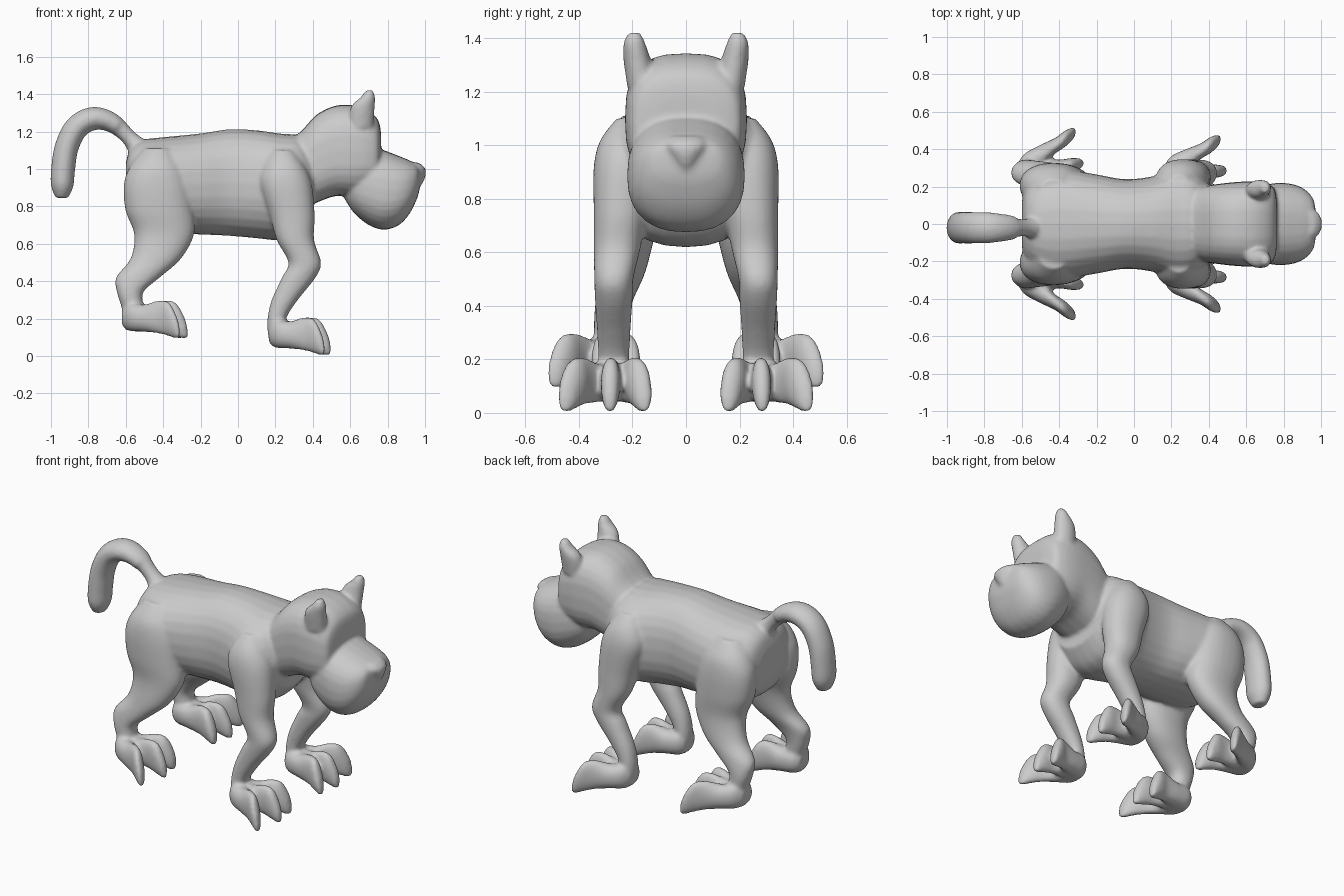
import bpy, bmesh, math
from mathutils import Vector

bm = bmesh.new()
SEG = 28


def smooth_rows(rows, n=5):
    """Catmull-Rom interpolation of section rows."""
    out = []
    for i in range(len(rows) - 1):
        p = [rows[max(i - 1, 0)], rows[i], rows[i + 1], rows[min(i + 2, len(rows) - 1)]]
        for k in range(n):
            t = k / n
            out.append([0.5 * (2 * b + (c - a) * t + (2 * a - 5 * b + 4 * c - d) * t * t
                               + (3 * b - a - 3 * c + d) * t ** 3) for a, b, c, d in zip(*p)])
    out.append(list(rows[-1]))
    return out


def skin(rings, power):
    """Capped tube through rings given as (centre, u axis, v axis)."""
    def se(v):
        return math.copysign(abs(v) ** (2 / power), v)
    loops = []
    for c, u, v in rings:
        loops.append([bm.verts.new(c + u * se(math.cos(a)) + v * se(math.sin(a)))
                      for a in (2 * math.pi * k / SEG for k in range(SEG))])
    faces = [bm.faces.new(loops[0]), bm.faces.new(loops[-1])]
    for r, s in zip(loops, loops[1:]):
        for k in range(SEG):
            j = (k + 1) % SEG
            faces.append(bm.faces.new((r[k], r[j], s[j], s[k])))
    bmesh.ops.recalc_face_normals(bm, faces=faces)


def along_x(rows, power=2.0, side=1):
    """Rows: x, y, z bottom, z top, half width."""
    skin([(Vector((x, y * side, (b + t) / 2)), Vector((0, max(w, .004), 0)), Vector((0, 0, max((t - b) / 2, .004))))
          for x, y, b, t, w in smooth_rows(rows)], power)


def along_z(rows, power=2.0, side=1):
    """Rows: z, x, y, x radius, y radius."""
    skin([(Vector((x, y * side, z)), Vector((max(rx, .004), 0, 0)), Vector((0, max(ry, .004), 0)))
          for z, x, y, rx, ry in smooth_rows(rows)], power)


# Torso
along_x([(-.60, 0, .84, 1.03, .12), (-.575, 0, .76, 1.11, .20), (-.51, 0, .70, 1.155, .26),
         (-.40, 0, .66, 1.17, .295), (-.20, 0, .65, 1.19, .265), (-.05, 0, .643, 1.212, .24),
         (.10, 0, .63, 1.207, .255), (.22, 0, .62, 1.19, .295), (.32, 0, .65, 1.18, .28),
         (.40, 0, .74, 1.13, .21)], 2.3)

# Neck and skull
along_x([(.26, 0, .78, 1.14, .18), (.34, 0, .79, 1.205, .195), (.42, 0, .82, 1.29, .21),
         (.52, 0, .855, 1.338, .222), (.62, 0, .855, 1.34, .228), (.70, 0, .87, 1.31, .218),
         (.75, 0, .90, 1.26, .19), (.765, 0, 1.0, 1.19, .11)], 2.8)

# Muzzle
along_x([(.57, 0, .84, .96, .10), (.62, 0, .765, 1.06, .17), (.70, 0, .70, 1.12, .208),
         (.78, 0, .675, 1.10, .22), (.86, 0, .70, 1.07, .21), (.92, 0, .765, 1.045, .18),
         (.96, 0, .85, 1.02, .13), (.972, 0, .90, .98, .06)], 2.4)

# Nose
along_z([(.87, .93, 0, .02, .018), (.94, .952, 0, .044, .045), (1.0, .957, 0, .046, .075),
         (1.035, .93, 0, .035, .06)])

# Tail
path = smooth_rows([(-.50, 1.07, .08), (-.575, 1.16, .043), (-.67, 1.245, .052), (-.77, 1.27, .062),
                    (-.86, 1.225, .064), (-.915, 1.12, .064), (-.935, 1.0, .064),
                    (-.94, .91, .06), (-.942, .845, .034)])
rings = []
for i, (x, z, r) in enumerate(path):
    a, b = path[max(i - 1, 0)], path[min(i + 1, len(path) - 1)]
    t = Vector((b[0] - a[0], 0, b[1] - a[1])).normalized()
    wide = 1.32 if x < -.64 else 1.1
    rings.append((Vector((x, -.02, z)), Vector((0, r * wide, 0)), Vector((-t.z, 0, t.x)) * r))
skin(rings, 2.0)


def foot(x0, y0, z0, length, tips, side):
    """Three tall narrow toes fanning from the heel."""
    for tip_y, reach in tips:
        fan = 1.2 if abs(tip_y - y0) > .06 else 1.0
        rows = []
        for t, b, top, w in [(0, .075, .16, .04), (.12, .045, .195, .06), (.38, .04, .185, .05),
                             (.64, .03, .208, .035), (.82, .015, .195, .036),
                             (.95, .002, .12, .027), (1.0, .008, .06, .014)]:
            rows.append((x0 + length * reach * t, y0 + (tip_y - y0) * t, z0 + b, z0 + top, w * fan))
        along_x(rows, 2.2, side)


for s in (1, -1):
    # Ears
    along_z([(1.22, .655, .165, .07, .055), (1.33, .667, .185, .064, .05),
             (1.385, .695, .193, .038, .04), (1.42, .702, .193, .02, .024)], 2.0, s)

    # Front leg
    along_z([(1.10, .24, .19, .06, .07), (1.02, .245, .215, .11, .105), (.92, .255, .23, .14, .115),
             (.75, .29, .245, .12, .10), (.62, .307, .257, .10, .088), (.50, .357, .27, .087, .073),
             (.42, .325, .27, .09, .07), (.30, .25, .27, .07, .062), (.20, .208, .27, .05, .058),
             (.12, .215, .27, .055, .06), (.06, .22, .27, .045, .05)], 2.2, s)
    foot(.165, .27, 0, .33, [(.455, .9), (.285, 1.0), (.155, .93)], s)

    # Hind leg
    along_z([(1.11, -.43, .15, .08, .09), (1.02, -.435, .19, .14, .115), (.92, -.435, .205, .175, .12),
             (.78, -.42, .207, .182, .118), (.65, -.395, .217, .16, .098), (.52, -.44, .24, .135, .086),
             (.42, -.535, .268, .117, .07), (.34, -.577, .28, .07, .064), (.25, -.56, .282, .06, .062),
             (.18, -.552, .282, .062, .064), (.14, -.55, .28, .05, .055)], 2.2, s)
    foot(-.62, .28, .09, .35, [(.495, .88), (.325, 1.0), (.20, .93)], s)

# One fused, smooth body
mesh = bpy.data.meshes.new("animal_body")
bm.to_mesh(mesh)
bm.free()
body = bpy.data.objects.new("animal_body", mesh)
bpy.context.collection.objects.link(body)
remesh = body.modifiers.new("fuse", 'REMESH')
remesh.mode = 'VOXEL'
remesh.voxel_size = .01
remesh.use_smooth_shade = True
relax = body.modifiers.new("soften", 'SMOOTH')
relax.factor = .5
relax.iterations = 8
